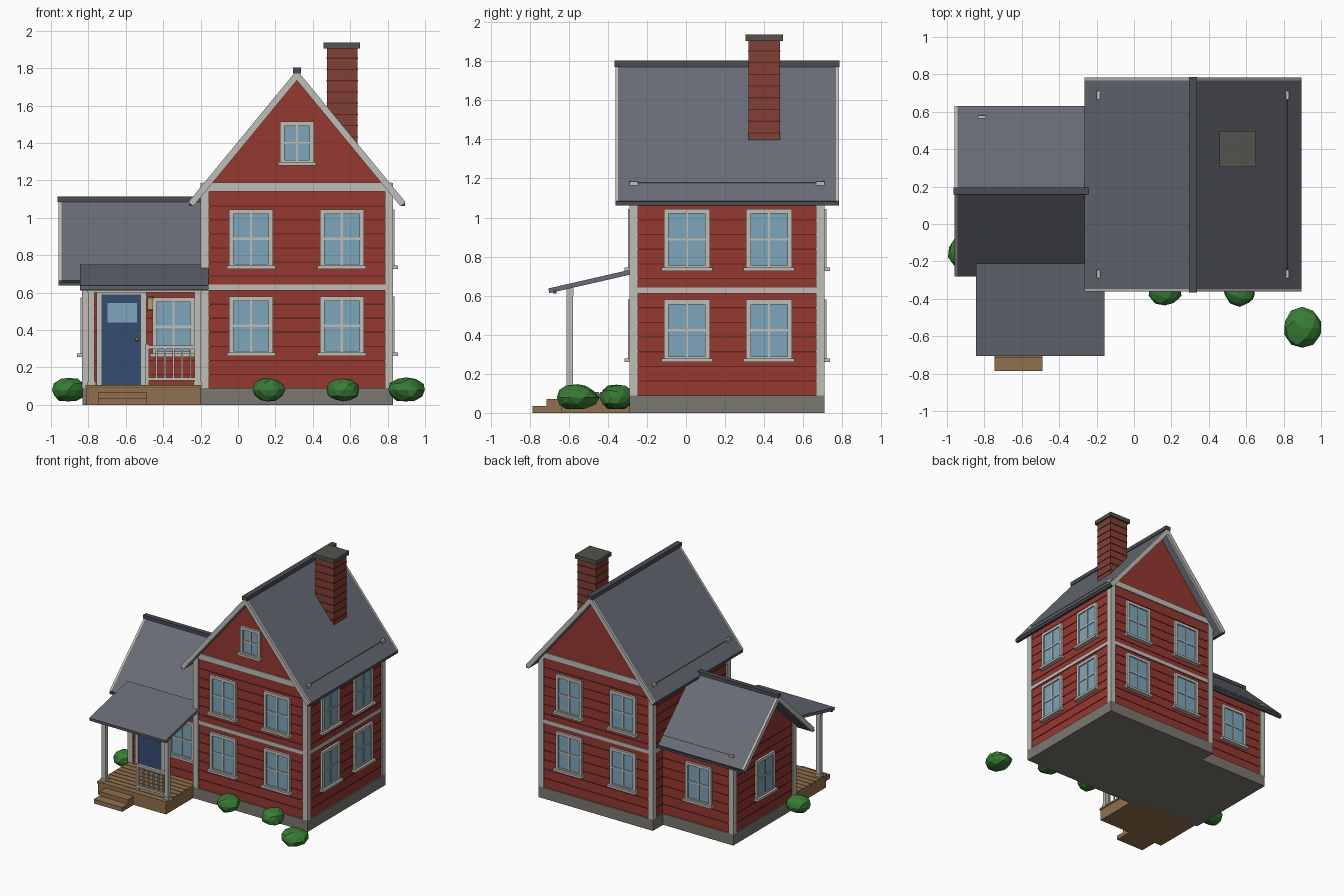
import bpy, bmesh, math, random
from mathutils import Matrix, Vector

if "Cube" in bpy.data.objects:
    bpy.data.objects.remove(bpy.data.objects["Cube"])

COL = dict(red=(.30, .04, .03), line=(.12, .016, .014), trim=(.52, .51, .47), roof=(.14, .15, .18),
           cap=(.07, .075, .09), glass=(.2, .38, .5), stone=(.2, .185, .16), wood=(.28, .16, .075),
           dark=(.13, .07, .03), green=(.04, .2, .035), brick=(.22, .05, .035), blue=(.035, .075, .17),
           gold=(.5, .34, .1), lid=(.09, .085, .075))
MATS = {}
for key, c in COL.items():
    MATS[key] = bpy.data.materials.new(key)
    MATS[key].diffuse_color = (*c, 1)


def finish(name, bm, color, matrix=None):
    if matrix:
        bm.transform(matrix)
    bmesh.ops.recalc_face_normals(bm, faces=bm.faces)
    me = bpy.data.meshes.new(name)
    bm.to_mesh(me)
    bm.free()
    me.materials.append(MATS[color])
    ob = bpy.data.objects.new(name, me)
    bpy.context.collection.objects.link(ob)
    return ob


def boxes(name, color, *items, matrix=None):
    """One object from boxes given as (x0, x1, y0, y1, z0, z1)."""
    bm = bmesh.new()
    for x0, x1, y0, y1, z0, z1 in items:
        m = Matrix.Translation(((x0 + x1) / 2, (y0 + y1) / 2, (z0 + z1) / 2))
        bmesh.ops.create_cube(bm, size=1, matrix=m @ Matrix.Diagonal((x1 - x0, y1 - y0, z1 - z0, 1)))
    return finish(name, bm, color, matrix)


def prism(name, color, pts, a, b, axis='y'):
    """Extrude a profile (u, z) from a to b along the x or y axis."""
    bm = bmesh.new()
    place = (lambda u, z: (u, a, z)) if axis == 'y' else (lambda u, z: (a, u, z))
    face = bm.faces.new([bm.verts.new(place(*p)) for p in pts])
    ext = bmesh.ops.extrude_face_region(bm, geom=[face])
    d = Vector((0, b - a, 0)) if axis == 'y' else Vector((b - a, 0, 0))
    bmesh.ops.translate(bm, vec=d, verts=[v for v in ext['geom'] if isinstance(v, bmesh.types.BMVert)])
    return finish(name, bm, color)


def chevron(c, ridge, half, eave, t):
    """Gable roof section of thickness t."""
    ang = math.atan2(ridge - eave, half)
    dx, dz = t * math.sin(ang), t * math.cos(ang)
    return [(c - half, eave), (c, ridge), (c + half, eave), (c + half - dx, eave - dz),
            (c, ridge - t / math.cos(ang)), (c - half + dx, eave - dz)]


def house(c, half, top, apex):
    return [(c - half, .09), (c + half, .09), (c + half, top), (c + half - .012, top - .03),
            (c, apex), (c - half + .012, top - .03), (c - half, top)]


def window(name, x, y, z0, side=0, w=.235, h=.315):
    """Framed four-pane window; side counts quarter turns from the front."""
    m = Matrix.Translation((x, y, z0)) @ Matrix.Rotation(side * math.pi / 2, 4, 'Z')
    k, t, s = w / 2, .024, .006
    boxes(name + "_glass", 'glass', (-k + .01, k - .01, -.008, .005, .01, h - .01), matrix=m)
    boxes(name + "_frame", 'trim', (-k, -k + t, -.018, 0, 0, h), (k - t, k, -.018, 0, 0, h),
          (-k, k, -.018, 0, h - t, h), (-k, k, -.018, 0, 0, t),
          (-s, s, -.014, 0, t, h - t), (-k + t, k - t, -.014, 0, h / 2 - s, h / 2 + s),
          (-k - .012, k + .012, -.036, 0, -.004, .014), matrix=m)


def corners(name, x0, x1, y0, y1, top, w=.045, e=.01):
    boxes(name, 'trim', *[(xa, xa + w, ya, ya + w, .09, top)
                          for xa in (x0 - e, x1 + e - w) for ya in (y0 - e, y1 + e - w)])


# main block: foundation, walls, siding lines, trim
X0, X1, Y0, Y1 = -.19, .82, -.28, .70
boxes("main_foundation", 'stone', (X0 - .01, X1 + .01, Y0 - .01, Y1 + .01, 0, .09))
prism("main_walls", 'red', house(.315, .505, 1.18, 1.74), Y0, Y1)
e = .003
boxes("main_siding_lines", 'line', *[(X0 - e, X1 + e, Y0 - e, Y1 + e, z, z + .006)
                                     for z in [.16 + .075 * i for i in range(13)]])
corners("main_corner_boards", X0, X1, Y0, Y1, 1.185)
boxes("floor_band", 'trim', (X0 - .007, X1 + .007, Y0 - .007, Y1 + .007, .613, .643))
boxes("gable_friezes", 'trim', (X0, X1, Y0 - .009, Y0, 1.14, 1.188), (X0, X1, Y1, Y1 + .009, 1.14, 1.188))

# main roof with rake boards and ridge cap
sec = chevron(.315, 1.79, .58, 1.085, .035)
prism("main_roof", 'roof', sec, -.347, .767)
prism("front_rake_board", 'trim', sec, -.362, -.347)
prism("back_rake_board", 'trim', sec, .767, .782)
boxes("main_ridge_cap", 'cap', (.293, .337, -.365, .787, 1.772, 1.803))
boxes("main_eave_edges", 'cap', (-.262, -.238, -.36, .78, 1.062, 1.082), (.868, .892, -.36, .78, 1.062, 1.082))

# chimney
boxes("chimney", 'brick', (.475, .638, .32, .48, 1.38, 1.91))
boxes("chimney_courses", 'line', *[(.472, .641, .317, .483, z, z + .006)
                                   for z in [1.43 + .06 * i for i in range(8)]])
boxes("chimney_cap", 'lid', (.457, .652, .305, .497, 1.905, 1.937))

# side wing
boxes("wing_foundation", 'stone', (-.832, -.19, -.23, .58, 0, .09))
prism("wing_walls", 'red', house(.175, .395, .724, 1.055), -.825, -.18, 'x')
boxes("wing_siding_lines", 'line', *[(-.825 - e, -.185, -.22 - e, .57 + e, z, z + .006)
                                     for z in [.16 + .075 * i for i in range(8)]])
corners("wing_corner_boards", -.825, -.15, -.22, .57, .727)
sec = chevron(.175, 1.10, .455, .665, .035)
prism("wing_roof", 'roof', sec, -.945, -.12, 'x')
prism("wing_rake_board", 'trim', sec, -.96, -.945, 'x')
boxes("wing_ridge_cap", 'cap', (-.965, -.2, .157, .195, 1.085, 1.113))
boxes("wing_eave_edges", 'cap', (-.96, -.12, -.278, -.258, .638, .655), (-.96, -.19, .608, .628, .638, .655))

# windows
for lvl, z in (("lower", .265), ("upper", .73)):
    for i, x in enumerate((.07, .555)):
        window(f"front_{lvl}_window_{i}", x, Y0, z)
        window(f"back_{lvl}_window_{i}", x, Y1, z, 2)
    for i, y in enumerate((.005, .425)):
        window(f"right_{lvl}_window_{i}", X1, y, z, 1)
window("attic_window", .315, Y0, 1.285, 0, .18, .23)
window("porch_window", -.345, -.22, .26, 0, .225)
window("wing_back_window", -.52, .57, .26, 2)
window("wing_left_window", -.825, .175, .26, 3)

# front door and lantern
boxes("door_frame", 'trim', (-.757, -.73, -.245, -.22, .1, .615), (-.518, -.49, -.245, -.22, .1, .615),
      (-.757, -.49, -.245, -.22, .59, .615))
boxes("door", 'blue', (-.73, -.518, -.238, -.22, .105, .59))
boxes("door_glass", 'glass', (-.697, -.54, -.243, -.23, .44, .545))
bm = bmesh.new()
bmesh.ops.create_icosphere(bm, subdivisions=2, radius=.011, matrix=Matrix.Translation((-.54, -.248, .35)))
finish("door_knob", bm, 'gold')
boxes("lantern", 'gold', (-.484, -.456, -.262, -.232, .512, .57))
boxes("lantern_cap_and_bracket", 'cap', (-.49, -.45, -.268, -.226, .57, .582),
      (-.486, -.454, -.264, -.23, .503, .512), (-.476, -.464, -.24, -.21, .53, .545))

# porch deck, planks and steps
boxes("porch_deck", 'wood', (-.81, -.2, -.64, -.22, 0, .095))
n = 8
boxes("porch_planks", 'wood', *[(-.815, -.195, -.648 + i * .052, -.601 + i * .052, .092, .107) for i in range(n)])
boxes("plank_gaps", 'dark', (-.812, -.198, -.642, -.23, .09, .098))
boxes("porch_steps", 'wood', (-.745, -.49, -.715, -.63, 0, .07), (-.745, -.49, -.787, -.7, 0, .035))

# porch posts, beam and railing
boxes("porch_posts", 'trim', *[b for x in (-.782, -.216) for b in
      ((x - .016, x + .016, -.611, -.579, .1, .62), (x - .022, x + .022, -.617, -.573, .1, .125))])
boxes("porch_beam", 'trim', (-.805, -.195, -.613, -.577, .6, .638))
boxes("porch_railing", 'trim', (-.49, -.22, -.607, -.583, .3, .318), (-.49, -.22, -.603, -.587, .13, .146),
      (-.495, -.475, -.606, -.584, .1, .325),
      *[(x - .005, x + .005, -.6, -.59, .14, .305) for x in [-.435 + .045 * i for i in range(5)]])

# porch roof
prism("porch_roof", 'roof', [(-.705, .637), (-.21, .75), (-.21, .725), (-.7, .613)], -.845, -.158, 'x')
boxes("porch_gutter", 'cap', (-.845, -.158, -.682, -.664, .612, .632))

# shrubs
random.seed(4)
for i, (x, y, rx, ry) in enumerate(((-.906, -.15, .094, .09), (.165, -.355, .09, .088),
                                    (.565, -.355, .092, .088), (.9, -.555, .1, .112))):
    bm = bmesh.new()
    bmesh.ops.create_icosphere(bm, subdivisions=2, radius=1)
    for v in bm.verts:
        v.co *= random.uniform(.9, 1.05)
        v.co.z = max(v.co.z, -.9)
    finish(f"shrub_{i}", bm, 'green', Matrix.Translation((x, y, .08)) @ Matrix.Diagonal((rx, ry, .068, 1)))

for m in bpy.data.materials:
    if m.users and not m.is_grease_pencil:
        m.use_nodes = True
        m.node_tree.nodes["Principled BSDF"].inputs["Base Color"].default_value = m.diffuse_color
